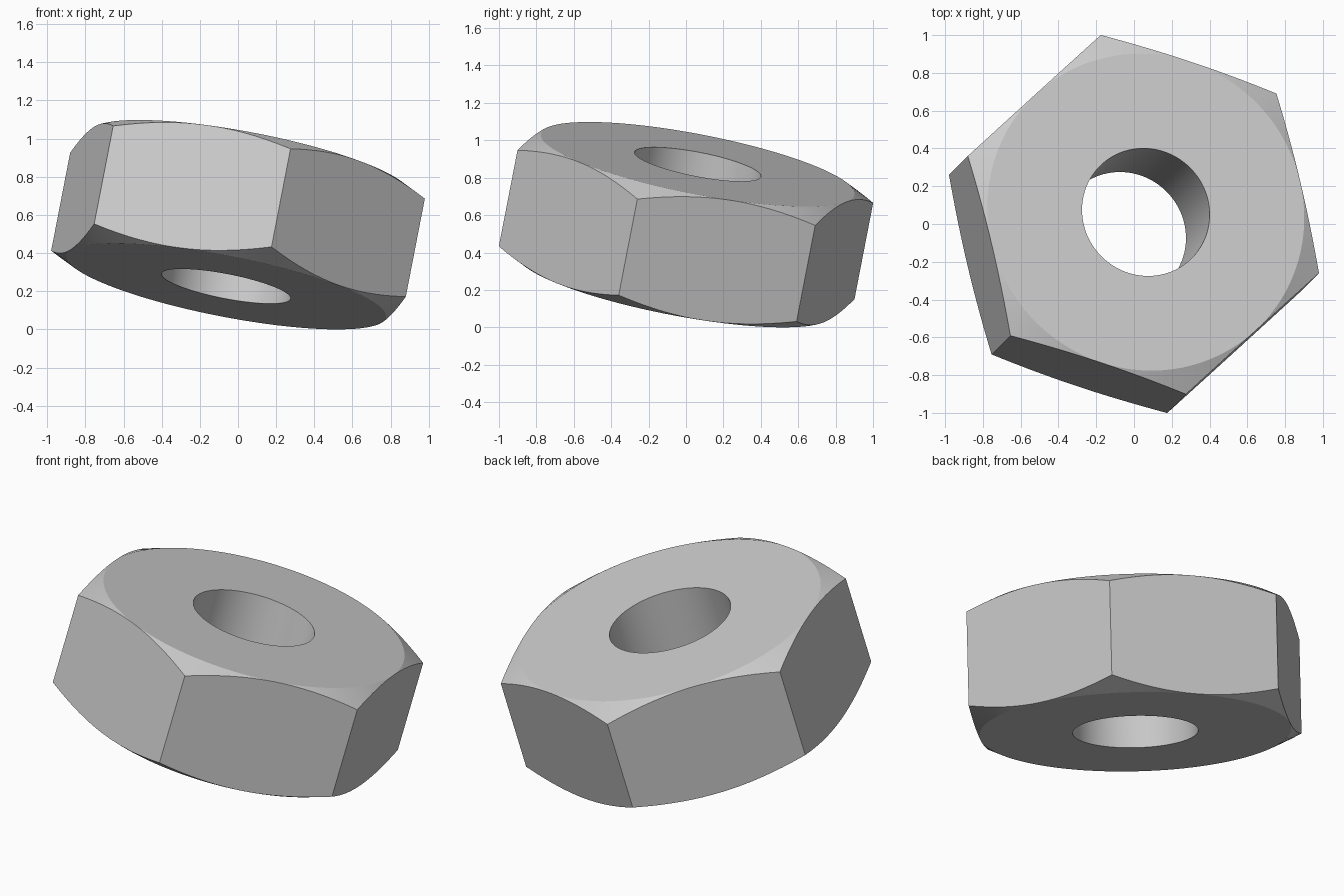
import bpy, bmesh, math
from mathutils import Matrix, Vector

cube = bpy.data.objects.get("Cube")
if cube:
    bpy.data.objects.remove(cube, do_unlink=True)

SEGMENTS = 96          # multiple of six, so every hex corner gets a vertex
APOTHEM = 0.855        # centre to flat
HOLE = 0.344           # bore radius
HALF = 0.335           # half thickness
SLOPE = 0.515          # chamfer drop per unit of radius

steel = bpy.data.materials.new("light_grey_steel")
steel.use_nodes = True
colour = (0.6, 0.6, 0.6, 1)
steel.diffuse_color = colour
steel.node_tree.nodes["Principled BSDF"].inputs["Base Color"].default_value = colour


def hex_radius(angle):
    """Distance from the axis to the hexagon outline, corner at angle zero."""
    sector = math.pi / 3
    return APOTHEM / math.cos(angle % sector - sector / 2)


def ring(bm, radius_of, height_of):
    verts = []
    for i in range(SEGMENTS):
        a = math.tau * i / SEGMENTS
        r = radius_of(a)
        verts.append(bm.verts.new((r * math.cos(a), r * math.sin(a), height_of(r))))
    return verts


# Closed loop of rings: bore, top face, chamfer, flats, chamfer, bottom face
bm = bmesh.new()
rings = []
for side in (1, -1):
    bore = ring(bm, lambda a: HOLE, lambda r: side * HALF)
    face_rim = ring(bm, lambda a: APOTHEM - 0.001, lambda r: side * HALF)
    flat_rim = ring(bm, hex_radius, lambda r: side * (HALF - (r - APOTHEM + 0.001) * SLOPE))
    rings += [bore, face_rim, flat_rim] if side > 0 else [flat_rim, face_rim, bore]

for k, upper in enumerate(rings):
    lower = rings[(k + 1) % len(rings)]
    for i in range(SEGMENTS):
        j = (i + 1) % SEGMENTS
        bm.faces.new((upper[i], lower[i], lower[j], upper[j]))
bmesh.ops.recalc_face_normals(bm, faces=bm.faces)

# Tilt the nut about its centre
axis = Vector((0.187, 0.187, 0.964)).normalized()
corner = Vector((0.93, -0.31, -0.12))
corner = (corner - axis * corner.dot(axis)).normalized()
tilt = Matrix((corner, axis.cross(corner), axis)).transposed().to_4x4()
bm.transform(tilt)
lowest = min(v.co.z for v in bm.verts)
bm.transform(Matrix.Translation((0, 0, -lowest)))

mesh = bpy.data.meshes.new("hex_nut")
bm.to_mesh(mesh)
bm.free()
mesh.materials.append(steel)
nut = bpy.data.objects.new("hex_nut", mesh)
bpy.context.collection.objects.link(nut)

# Smooth bore and chamfers, crisp rims and corners
bpy.ops.object.select_all(action='DESELECT')
nut.select_set(True)
bpy.context.view_layer.objects.active = nut
bpy.ops.object.shade_smooth_by_angle(angle=math.radians(15))
